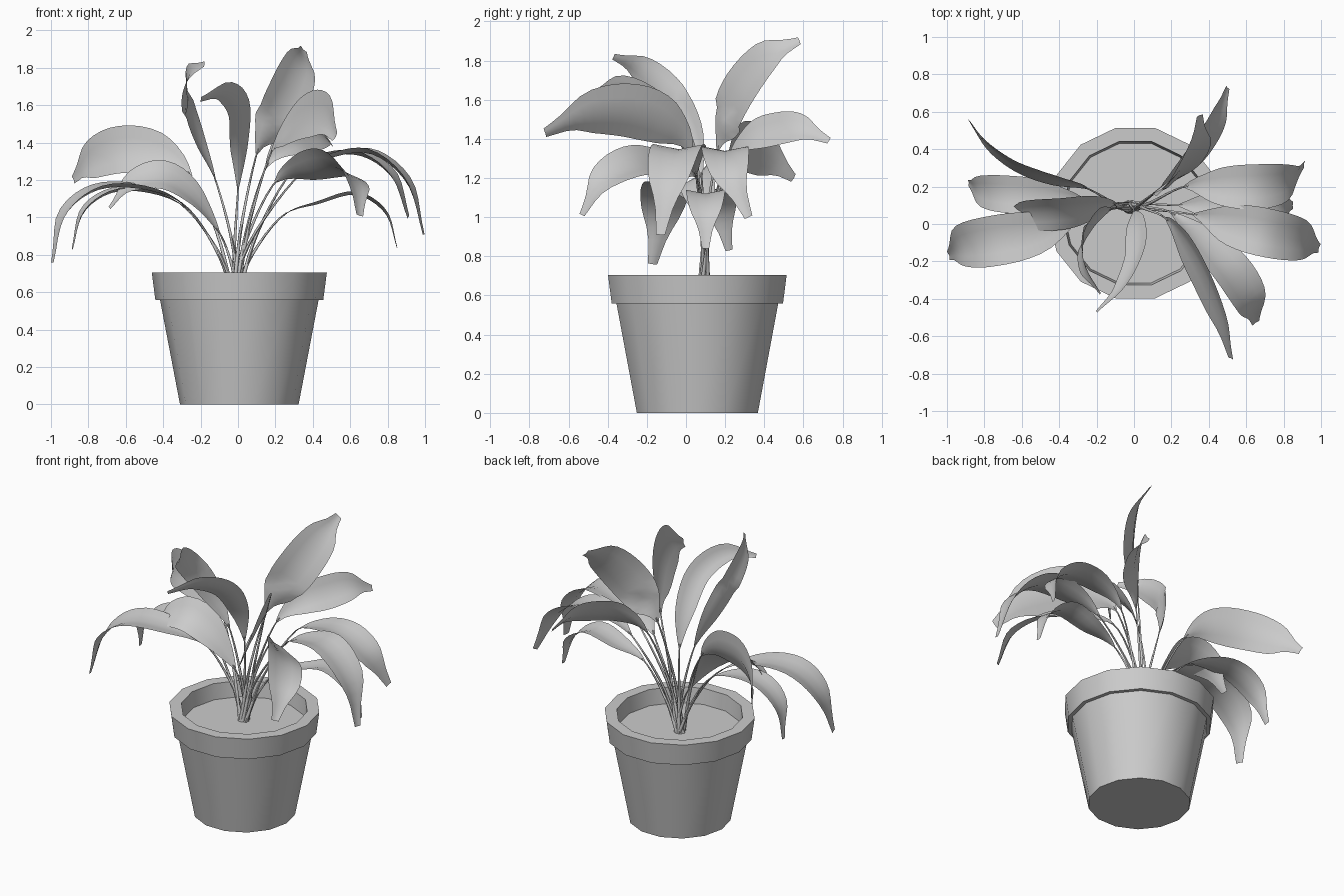
import bpy, bmesh, math
from mathutils import Vector as V

if "Cube" in bpy.data.objects:
    bpy.data.objects.remove(bpy.data.objects["Cube"])

CENTRE = V((0.007, 0.058, 0))


def finish(name, bm, angle):
    bmesh.ops.recalc_face_normals(bm, faces=bm.faces[:])
    me = bpy.data.meshes.new(name)
    bm.to_mesh(me)
    bm.free()
    ob = bpy.data.objects.new(name, me)
    bpy.context.collection.objects.link(ob)
    bpy.ops.object.select_all(action='DESELECT')
    ob.select_set(True)
    bpy.context.view_layer.objects.active = ob
    bpy.ops.object.shade_smooth_by_angle(angle=math.radians(angle))
    return ob


def ring(bm, c, u, v, r, n):
    return [bm.verts.new(c + (u * math.cos(a) + v * math.sin(a)) * r)
            for a in (i * math.tau / n for i in range(n))]


def bridge(bm, rings):
    for a, b in zip(rings, rings[1:]):
        n = len(a)
        for i in range(n):
            j = (i + 1) % n
            bm.faces.new((a[i], a[j], b[j], b[i]))


def lathe(name, profile):
    bm = bmesh.new()
    rings = [ring(bm, CENTRE + V((0, 0, z)), V((1, 0, 0)), V((0, 1, 0)), r, 14)
             for r, z in profile]
    bridge(bm, rings)
    bm.faces.new(rings[0])
    bm.faces.new(rings[-1])
    return finish(name, bm, 35)


# Fourteen-sided pot with overhanging rim, and the soil inside it
lathe("pot", [(0.317, 0), (0.424, 0.56), (0.449, 0.56), (0.468, 0.705),
              (0.393, 0.705), (0.378, 0.56)])
lathe("soil", [(0.38, 0.57), (0.384, 0.6)])


def spline(pts, t):
    """Catmull-Rom point at t in 0..1 along the control points."""
    n = len(pts) - 1
    i = min(int(t * n), n - 1)
    f = t * n - i
    p1, p2 = pts[i], pts[i + 1]
    p0 = pts[i - 1] if i else p1 * 2 - p2
    p3 = pts[i + 2] if i + 2 <= n else p2 * 2 - p1
    return 0.5 * (2 * p1 + (p2 - p0) * f + (2 * p0 - 5 * p1 + 4 * p2 - p3) * f * f
                  + (3 * p1 - p0 - 3 * p2 + p3) * f ** 3)


# Blade width from stem to blunt tip
SHAPE = [V((x, 0, 0)) for x in (0.06, 0.45, 0.8, 0.97, 1.0, 0.95, 0.78, 0.38, 0.18)]


def leaf(name, pts, side0, side1, width):
    """Stem runs over the first two spans, the blade over the rest."""
    a = math.tau * sum(map(ord, name)) / 97
    base = V((-0.02 + 0.03 * math.cos(a), 0.09 + 0.025 * math.sin(a), 0.59))
    start = V(pts[0])
    mid = base.lerp(start, 0.5)
    mid.x = base.x + (start.x - base.x) * 0.36
    mid.y = base.y + (start.y - base.y) * 0.36
    path = [base, mid] + [V(p) for p in pts]
    t0 = 2 / (len(path) - 1)

    def tangent(t):
        return (spline(path, min(t + .01, 1)) - spline(path, max(t - .01, 0))).normalized()

    # Thin tapering stem, running a little way into the blade
    bm = bmesh.new()
    rings = []
    for k in range(11):
        t = (t0 + 0.02) * k / 10
        d = tangent(t)
        u = d.cross(V((0.3, 1, 0.1))).normalized()
        rings.append(ring(bm, spline(path, t), u, d.cross(u), 0.012 - 0.0008 * k, 6))
    bridge(bm, rings)
    finish(name + "_stem", bm, 60)

    # Folded, tapering blade
    bm = bmesh.new()
    rows = []
    s0, s1 = V(side0).normalized(), V(side1).normalized()
    for k in range(19):
        f = k / 18
        t = t0 + (1 - t0) * f
        d = tangent(t)
        s = s0.lerp(s1, f)
        s = (s - d * s.dot(d)).normalized()
        up = d.cross(s)
        if up.z < 0:
            up = -up
        h = width / 2 * spline(SHAPE, f).x
        c = spline(path, t)
        rows.append([bm.verts.new(c + s * h * w + up * h * 0.2 * (abs(w) - 0.5))
                     for w in (-1, -0.5, 0, 0.5, 1)])
    for p, q in zip(rows, rows[1:]):
        for i in range(4):
            bm.faces.new((p[i], p[i + 1], q[i + 1], q[i]))
    finish(name, bm, 80)


Y = (0, 1, 0)
# Left side leaves
leaf("leaf_left_back", [(-.25, .19, 1.22), (-.42, .24, 1.34), (-.63, .32, 1.36), (-.79, .43, 1.3),
                        (-.88, .55, 1.2)], (0, .3, 1), (-.1, .2, 1), .26)
leaf("leaf_left_mid", [(-.28, .14, 1.05), (-.48, .15, 1.14), (-.68, .16, 1.14), (-.83, .18, 1.03),
                       (-.885, .22, .83)], Y, (-.15, 1, .1), .2)
leaf("leaf_left_front", [(-.28, .05, 1.06), (-.5, -.04, 1.16), (-.75, -.09, 1.16), (-.93, -.12, 1.02),
                         (-.99, -.17, .76)], Y, (-.25, 1, .1), .27)
leaf("leaf_left_inner", [(-.1, .11, .92), (-.24, .08, 1.12), (-.4, .06, 1.22), (-.57, .05, 1.18),
                         (-.685, .05, 1.05)], (0, .6, .8), (0, .8, .5), .23)
# Upright leaves that curl to the front
leaf("leaf_tall_left", [(-.12, .08, 1.2), (-.21, .03, 1.42), (-.275, -.08, 1.62), (-.27, -.23, 1.76),
                        (-.18, -.37, 1.82)], (.3, .8, .4), (0, .5, .9), .17)
leaf("leaf_tall_front", [(0, .07, 1.15), (.01, 0, 1.38), (.01, -.15, 1.58), (-.07, -.33, 1.67),
                         (-.2, -.47, 1.63)], (.8, .5, .3), (.5, .1, .8), .15)
# Right side leaves
leaf("leaf_front_high", [(.17, .03, 1.33), (.27, -.1, 1.47), (.37, -.28, 1.54), (.46, -.5, 1.53),
                         (.52, -.72, 1.43)], (.3, .25, .9), (.3, .2, .9), .29)
leaf("leaf_front_low", [(.2, .06, 1.19), (.36, -.08, 1.26), (.52, -.25, 1.28), (.63, -.42, 1.19),
                        (.65, -.53, 1.01)], (-.5, -.4, .7), (-.8, -.5, .4), .25)
leaf("leaf_right_front", [(.32, .05, 1.22), (.5, 0, 1.33), (.72, -.05, 1.35), (.91, -.09, 1.19),
                          (.99, -.13, .91)], Y, (.2, 1, 0), .26)
leaf("leaf_right_back", [(.27, .2, 1.22), (.45, .2, 1.33), (.66, .2, 1.34), (.83, .23, 1.22),
                         (.91, .32, 1.0)], Y, (.3, 1, 0), .24)
leaf("leaf_right_low", [(.24, .1, 1.01), (.43, .1, 1.08), (.63, .1, 1.13), (.79, .1, 1.03),
                        (.85, .1, .84)], Y, Y, .2)
# Back leaves
leaf("leaf_back_tall", [(.1, .16, 1.34), (.17, .2, 1.48), (.26, .28, 1.65), (.335, .42, 1.82),
                        (.35, .58, 1.9)], (.5, .5, -.6), (.5, .1, -.6), .27)
leaf("leaf_back_low", [(.15, .2, 1.27), (.27, .31, 1.4), (.37, .44, 1.44), (.45, .58, 1.45),
                       (.5, .73, 1.39)], (.5, -.2, -.8), (.5, -.1, -.8), .21)
